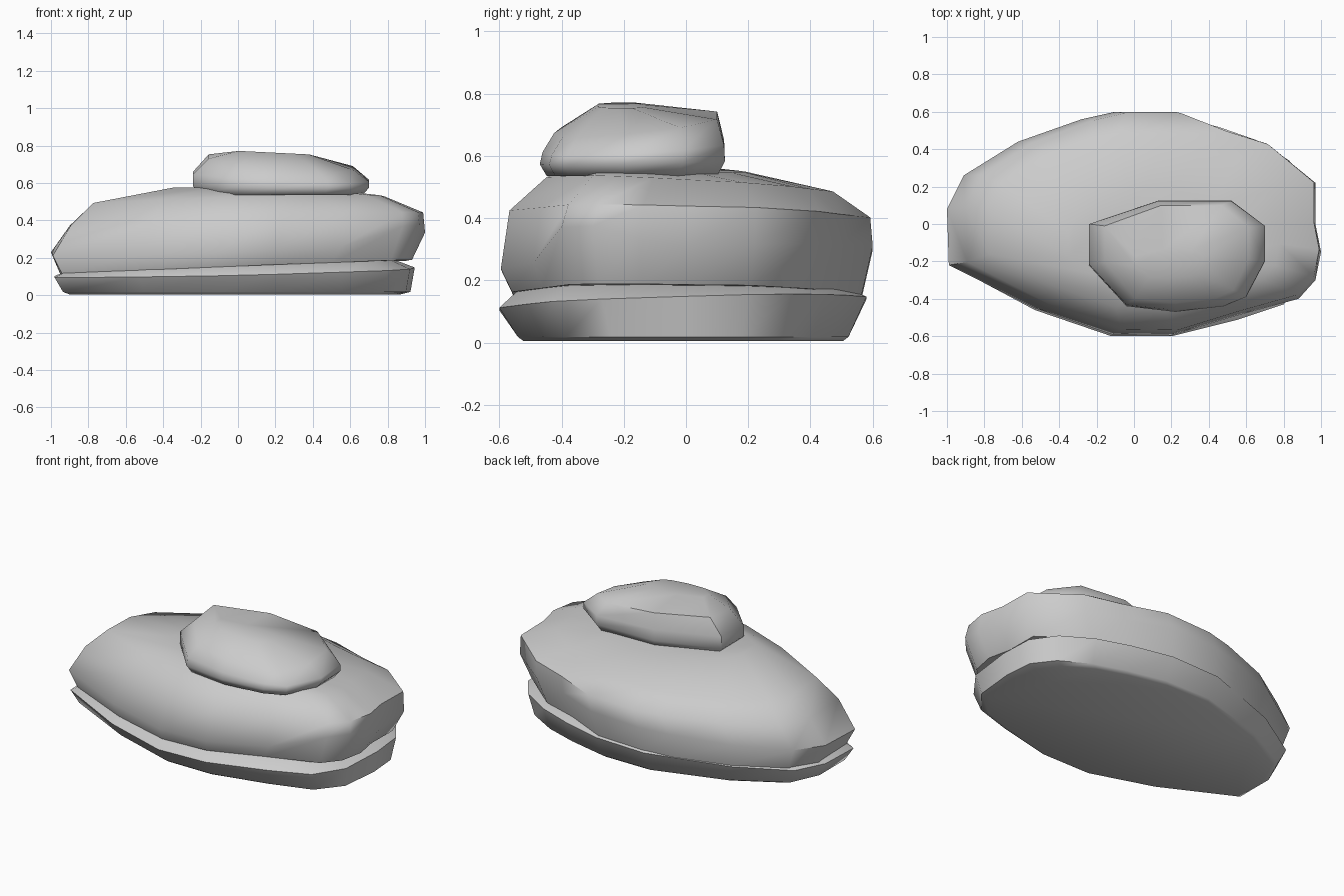
import bpy, bmesh


def loft(name, outline, rings, lift=None, angle=0.7):
    """Stack scaled copies of an outline.
    ring = (scale_x, scale_y, shift_x, shift_y, z, slope_x, slope_y, lift_weight)"""
    bm = bmesh.new()
    loops = []
    for sx, sy, dx, dy, z, kx, ky, w in rings:
        loop = []
        for px, py in outline:
            x, y = px * sx + dx, py * sy + dy
            up = lift(px, py) * w if lift else 0
            loop.append(bm.verts.new((x, y, z + kx * x + ky * y + up)))
        loops.append(loop)
    n = len(outline)
    for a, b in zip(loops, loops[1:]):
        for i in range(n):
            j = (i + 1) % n
            bm.faces.new((a[i], a[j], b[j], b[i]))
    bm.faces.new(loops[0][::-1])
    bm.faces.new(loops[-1])
    bmesh.ops.recalc_face_normals(bm, faces=bm.faces)
    mesh = bpy.data.meshes.new(name)
    bm.to_mesh(mesh)
    bm.free()
    ob = bpy.data.objects.new(name, mesh)
    bpy.context.collection.objects.link(ob)
    bpy.ops.object.select_all(action='DESELECT')
    ob.select_set(True)
    bpy.context.view_layer.objects.active = ob
    bpy.ops.object.shade_smooth_by_angle(angle=angle)
    return ob


# Base slab: thin stone with a sloping upper ledge
base_outline = [(-0.98, 0.05), (-0.98, -0.22), (-0.53, -0.46), (-0.12, -0.6),
                (0.2, -0.6), (0.56, -0.51), (0.8, -0.43), (0.92, -0.27),
                (0.945, 0.0), (0.93, 0.2), (0.83, 0.34), (0.65, 0.45),
                (0.45, 0.52), (0.2, 0.58), (-0.12, 0.58), (-0.6, 0.42),
                (-0.9, 0.24)]
loft("base_stone", base_outline, [
    (0.92, 0.87, 0, 0.0, 0.005, 0, 0, 0),
    (0.965, 0.90, 0.01, 0.0, 0.018, 0, 0, 0),
    (1, 1, 0, 0, 0.125, 0.025, 0.03, 0),
    (0.88, 0.88, 0, 0, 0.175, 0.02, 0, 0)], angle=0.8)

# Middle boulder: undercut at its front right corner
middle_outline = [(-1, 0.08), (-0.99, -0.22), (-0.53, -0.45), (-0.12, -0.59),
                  (0.2, -0.595), (0.55, -0.49), (0.88, -0.4), (0.97, -0.3),
                  (1, -0.15), (0.97, 0.0), (0.97, 0.22), (0.71, 0.43),
                  (0.48, 0.5), (0.22, 0.6), (-0.1, 0.6), (-0.28, 0.56),
                  (-0.62, 0.44), (-0.91, 0.26)]
loft("middle_boulder", middle_outline, [
    (0.94, 0.94, -0.01, 0, 0.15, 0.04, -0.01, 0),
    (1, 1, 0, 0, 0.265, 0.04, 0.06, 0.6),
    (0.945, 0.97, 0.045, 0.01, 0.405, 0.035, -0.02, 0),
    (0.78, 0.77, 0.0, 0.01, 0.505, 0.025, -0.05, 0),
    (0.45, 0.45, 0.1, -0.08, 0.56, -0.02, -0.05, 0)],
    lift=lambda x, y: max(0, 0.7 * (x - y) - 0.74), angle=0.9)

# Top boulder: smaller rounded stone
top_outline = [(-0.24, 0.0), (-0.24, -0.22), (-0.04, -0.44), (0.22, -0.47),
               (0.48, -0.44), (0.6, -0.39), (0.7, -0.2), (0.7, -0.01),
               (0.52, 0.125), (0.13, 0.125)]
loft("top_boulder", top_outline, [
    (0.92, 0.92, 0.02, -0.015, 0.535, 0, 0, 0),
    (1, 1, 0, 0, 0.585, -0.01, 0.02, 0),
    (1, 0.98, 0, 0, 0.65, -0.045, 0.06, 0),
    (0.82, 0.88, 0.04, -0.01, 0.742, -0.08, 0.12, 0),
    (0.4, 0.25, 0.1, -0.17, 0.772, -0.05, 0.0, 0)], angle=1.1)
